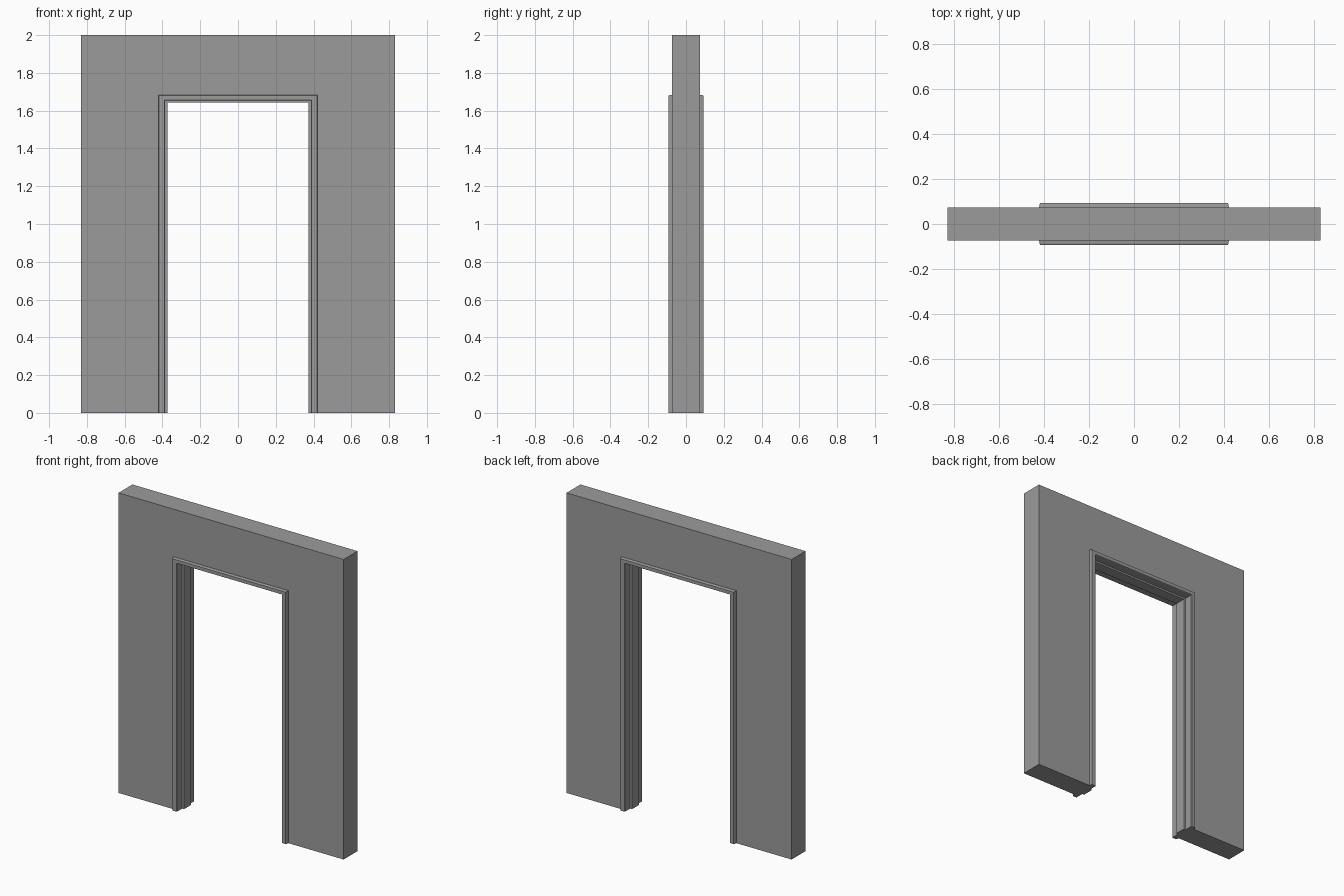
import bpy, bmesh

if "Cube" in bpy.data.objects:
    bpy.data.objects.remove(bpy.data.objects["Cube"])

HALF_W, TOP = 0.373, 1.643      # clear opening
WALL_HALF, WALL_TOP = 0.83, 2.0
WALL_T, TRIM_T = 0.073, 0.093   # half thicknesses

# dark grey finish shared by wall and frame
grey = bpy.data.materials.new("dark_grey")
grey.diffuse_color = (0.33, 0.33, 0.33, 1)
grey.use_nodes = True
grey.node_tree.nodes["Principled BSDF"].inputs["Base Color"].default_value = grey.diffuse_color


def sweep_arch(name, profile):
    """Sweep a closed (outward offset, y, upward offset) profile round the opening with mitred corners."""
    bm = bmesh.new()
    rings = []
    for sx, up in ((-1, False), (-1, True), (1, True), (1, False)):
        rings.append([bm.verts.new((sx * (HALF_W + d[0]), d[1], TOP + d[2] if up else 0))
                      for d in profile])
    n = len(profile)
    for a, b in zip(rings, rings[1:]):
        for i in range(n):
            j = (i + 1) % n
            bm.faces.new((a[i], a[j], b[j], b[i]))
    bm.faces.new(rings[0])
    bm.faces.new(rings[-1])
    bmesh.ops.recalc_face_normals(bm, faces=bm.faces)
    mesh = bpy.data.meshes.new(name)
    bm.to_mesh(mesh)
    bm.free()
    mesh.materials.append(grey)
    obj = bpy.data.objects.new(name, mesh)
    bpy.context.collection.objects.link(obj)
    return obj


# wall: a thick arch from the rough opening to the outer edges
hole = 0.025
outer_x, outer_z = WALL_HALF - HALF_W, WALL_TOP - TOP
sweep_arch("wall", [(hole, -WALL_T, hole), (outer_x, -WALL_T, outer_z),
                    (outer_x, WALL_T, outer_z), (hole, WALL_T, hole)])

# door frame: raised casing on both faces, jamb lining and central stop
half = [(0.0, 0.036), (0.014, 0.036), (0.014, TRIM_T - 0.004), (0.017, TRIM_T),
        (0.044, TRIM_T), (0.047, TRIM_T - 0.006), (0.049, WALL_T), (hole, WALL_T)]
section = half + [(d, -y) for d, y in reversed(half)]
sweep_arch("door_frame", [(d, y, d * 0.82) for d, y in section])
